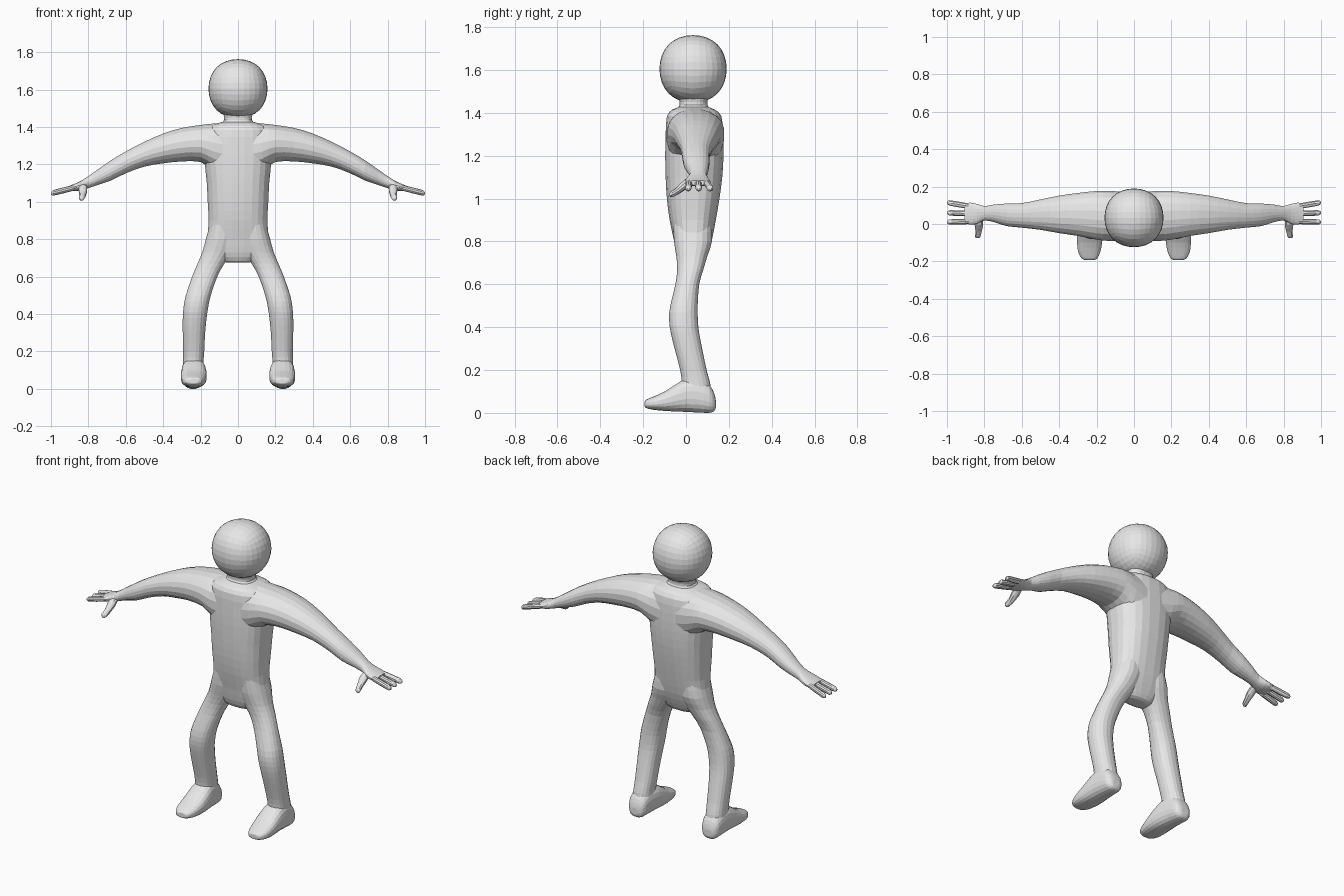
import bpy, bmesh, math

grey = bpy.data.materials.new("plain_grey")
grey.diffuse_color = (0.8, 0.8, 0.8, 1)


def spline(p0, p1, p2, p3, u):
    return [0.5 * (2*b + (c-a)*u + (2*a-5*b+4*c-d)*u*u + (3*b-a-3*c+d)*u**3)
            for a, b, c, d in zip(p0, p1, p2, p3)]


def loft(name, axis, stations, sides=20, steps=2, power=2.2, mirror=False):
    """Skin rounded rings; a station is (position, low, high, low, high)."""
    n = len(stations)
    rows = []
    for i in range(n - 1):
        q = [stations[max(0, min(n - 1, i + k))] for k in (-1, 0, 1, 2)]
        rows += [spline(*q, s / steps) for s in range(steps)]
    rows.append(stations[-1])
    bm = bmesh.new()
    rings = []
    for t, a0, a1, b0, b1 in rows:
        ring = []
        for k in range(sides):
            g = 2 * math.pi * (k + 0.5) / sides
            c, s = math.cos(g), math.sin(g)
            a = (a0+a1)/2 + (a1-a0)/2 * math.copysign(abs(c)**(2/power), c)
            b = (b0+b1)/2 + (b1-b0)/2 * math.copysign(abs(s)**(2/power), s)
            co = {'x': (t, a, b), 'y': (a, t, b), 'z': (a, b, t)}[axis]
            ring.append(bm.verts.new(co))
        rings.append(ring)
    for r, q in zip(rings, rings[1:]):
        for k in range(sides):
            j = (k + 1) % sides
            bm.faces.new((r[k], r[j], q[j], q[k]))
    bm.faces.new(rings[0])
    bm.faces.new(rings[-1])
    bmesh.ops.recalc_face_normals(bm, faces=bm.faces)
    me = bpy.data.meshes.new(name)
    bm.to_mesh(me)
    bm.free()
    me.materials.append(grey)
    ob = bpy.data.objects.new(name, me)
    bpy.context.collection.objects.link(ob)
    if mirror:
        ob.modifiers.new("both_sides", 'MIRROR').use_mirror_merge = False
    return ob


# Head: subdivided cube, stretched to size
bpy.ops.mesh.primitive_cube_add(size=2, location=(0, 0.033, 1.605))
head = bpy.context.object
head.name = "head"
head.scale = (0.158/0.84, 0.157/0.84, 0.158/0.84)
sub = head.modifiers.new("round", 'SUBSURF')
sub.levels = sub.render_levels = 3
head.data.materials.append(grey)

# Torso with neck
loft("torso", 'z', [
    (0.675, -.05, .05, 0, .05), (0.685, -.09, .09, -.025, .075),
    (0.73, -.145, .145, -.043, .097), (0.80, -.163, .163, -.056, .12),
    (0.90, -.158, .158, -.077, .14), (1.00, -.163, .163, -.09, .157),
    (1.10, -.168, .168, -.096, .17), (1.20, -.178, .178, -.098, .176),
    (1.30, -.18, .18, -.096, .175), (1.385, -.17, .17, -.09, .166),
    (1.415, -.13, .13, -.065, .135), (1.428, -.082, .082, -.035, .105),
    (1.45, -.074, .074, -.03, .1), (1.49, -.085, .085, -.04, .11)],
    sides=24, power=2.5)

# Arms with palms
loft("arm", 'x', [
    (0.05, -.088, .174, 1.13, 1.424), (0.13, -.092, .178, 1.165, 1.42),
    (0.20, -.085, .178, 1.212, 1.412), (0.30, -.065, .167, 1.215, 1.396),
    (0.40, -.05, .153, 1.205, 1.366), (0.50, -.032, .132, 1.188, 1.322),
    (0.60, -.02, .112, 1.152, 1.27), (0.68, -.012, .11, 1.113, 1.222),
    (0.75, .01, .104, 1.09, 1.173), (0.80, .018, .096, 1.073, 1.138),
    (0.84, .0, .108, 1.061, 1.112), (0.88, -.004, .115, 1.058, 1.094),
    (0.905, .012, .1, 1.063, 1.085)], mirror=True)

# Fingers
for name, y0, y1 in (("front_finger", .015, .01), ("middle_finger", .055, .06),
                     ("back_finger", .09, .115)):
    path = [(0.85, .7), (0.89, 1), (0.975, 1), (0.992, .8), (0.999, .35)]
    rows = []
    for x, f in path:
        u = (x - 0.85) / 0.15
        y, z, r = y0 + (y1 - y0) * u, 1.082 - 0.037 * u, 0.0155 * f
        rows.append((x, y - r, y + r, z - r, z + r))
    loft(name, 'x', rows, sides=10, power=2, mirror=True)

# Thumbs
loft("thumb", 'y', [
    (-.076, .832, .844, 1.013, 1.025), (-.068, .821, .851, 1.006, 1.036),
    (-.04, .813, .848, 1.018, 1.056), (-.005, .805, .853, 1.04, 1.09),
    (.03, .81, .85, 1.07, 1.1)], sides=10, power=2, mirror=True)

# Legs
loft("leg", 'z', [
    (0.88, .01, .15, -.06, .12), (0.80, .006, .173, -.057, .122),
    (0.73, .03, .192, -.046, .1), (0.67, .072, .217, -.042, .082),
    (0.60, .11, .246, -.05, .062), (0.50, .145, .28, -.074, .055),
    (0.44, .158, .291, -.08, .056), (0.38, .167, .296, -.073, .061),
    (0.30, .175, .296, -.054, .076), (0.20, .18, .294, -.028, .097),
    (0.14, .184, .294, -.02, .113), (0.07, .18, .296, -.02, .122)],
    power=2.3, mirror=True)

# Feet
loft("foot", 'y', [
    (-.193, .215, .26, .03, .052), (-.185, .197, .28, .022, .062),
    (-.15, .18, .299, .014, .077), (-.10, .17, .305, .009, .1),
    (-.05, .167, .305, .006, .132), (0.0, .17, .303, .004, .16),
    (.06, .178, .3, .001, .16), (.11, .186, .295, 0, .13),
    (.132, .2, .28, .008, .09), (.139, .22, .262, .025, .06)],
    power=2.5, mirror=True)
